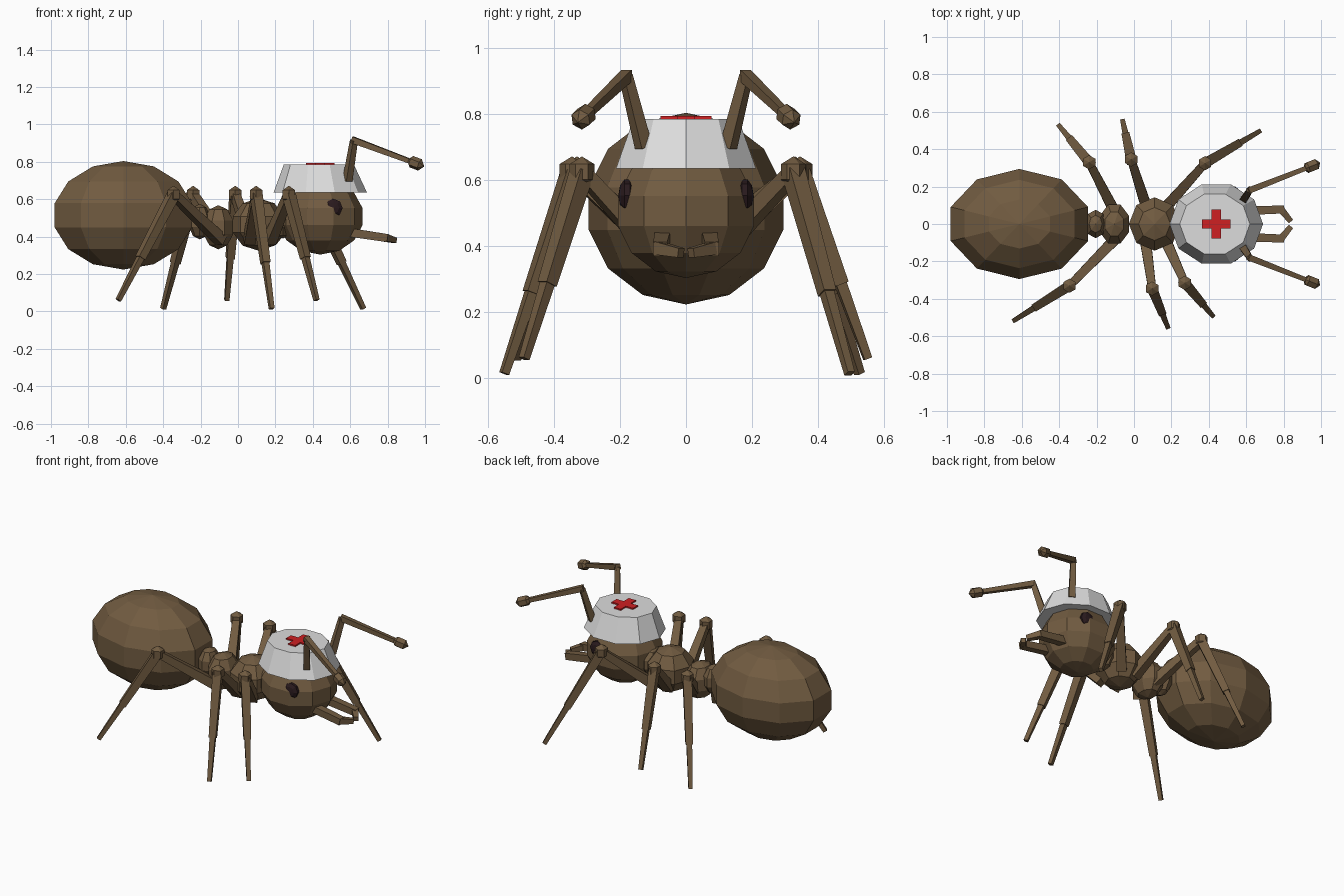
import bpy, bmesh, math
from mathutils import Vector, Matrix

if "Cube" in bpy.data.objects:
    bpy.data.objects.remove(bpy.data.objects["Cube"])


def material(name, rgb):
    m = bpy.data.materials.new(name)
    m.diffuse_color = (*rgb, 1)
    m.use_nodes = True
    m.node_tree.nodes["Principled BSDF"].inputs["Base Color"].default_value = m.diffuse_color
    return m


BROWN = material("brown shell", (0.165, 0.105, 0.052))
WHITE = material("cap white", (0.72, 0.72, 0.72))
RED = material("cross red", (0.62, 0.014, 0.016))
DARK = material("eye dark", (0.022, 0.010, 0.012))


def finish(name, bm, mat):
    bmesh.ops.recalc_face_normals(bm, faces=bm.faces)
    me = bpy.data.meshes.new(name)
    bm.to_mesh(me)
    bm.free()
    me.materials.append(mat)
    ob = bpy.data.objects.new(name, me)
    bpy.context.collection.objects.link(ob)
    return ob


def aim(direction):
    return Vector(direction).to_track_quat('Z', 'Y').to_matrix().to_4x4()


def ball(name, centre, radii, segs, rings, mat=BROWN, turn=0, axis=(0, 0, 1)):
    """Faceted ellipsoid whose pole lies along axis."""
    bm = bmesh.new()
    bmesh.ops.create_uvsphere(bm, u_segments=segs, v_segments=rings, radius=1)
    rot = aim(axis) if axis != (0, 0, 1) else Matrix.Identity(4)
    bm.transform(Matrix.Translation(centre) @ rot @ Matrix.Diagonal((*radii, 1))
                 @ Matrix.Rotation(math.radians(turn), 4, 'Z'))
    return finish(name, bm, mat)


def beam(name, a, b, r1, r2, sides=4):
    """Tapered bar between two points."""
    a, b = Vector(a), Vector(b)
    bm = bmesh.new()
    bmesh.ops.create_cone(bm, cap_ends=True, segments=sides, radius1=r1,
                          radius2=r2, depth=(b - a).length)
    bm.transform(Matrix.Translation((a + b) / 2) @ aim(b - a)
                 @ Matrix.Rotation(math.pi / sides, 4, 'Z'))
    return finish(name, bm, BROWN)


# Body
ball("abdomen", (-0.613, 0, 0.514), (0.396, 0.302, 0.290), 10, 7)
ball("waist", (-0.205, 0, 0.48), (0.06, 0.08, 0.095), 8, 5)
ball("rear_thorax", (-0.105, 0, 0.45), (0.09, 0.118, 0.118), 8, 5, turn=22.5)
ball("front_thorax", (0.11, 0, 0.465), (0.145, 0.15, 0.14), 8, 5)
ball("neck", (0.24, 0, 0.48), (0.07, 0.09, 0.09), 8, 5)
ball("head", (0.44, 0, 0.507), (0.232, 0.222, 0.203), 10, 7, turn=18)

# Cap: tapered ten-sided drum
bm = bmesh.new()
bmesh.ops.create_cone(bm, cap_ends=True, segments=10, radius1=1, radius2=0.75,
                      depth=0.15)
bm.transform(Matrix.Translation((0.44, 0, 0.71)) @ Matrix.Diagonal((0.25, 0.223, 1, 1))
             @ Matrix.Rotation(math.radians(18), 4, 'Z'))
for v in bm.verts:
    if v.co.z > 0.75:
        v.co.x -= 0.008
finish("cap", bm, WHITE)

# Cross: plus-shaped outline, extruded upward
w, l = 0.025, 0.077
outline = [(w, w), (w, l), (-w, l), (-w, w), (-l, w), (-l, -w),
           (-w, -w), (-w, -l), (w, -l), (w, -w), (l, -w), (l, w)]
bm = bmesh.new()
face = bm.faces.new([bm.verts.new((0.44 + x, y, 0.784)) for x, y in outline])
ext = bmesh.ops.extrude_face_region(bm, geom=[face])["geom"]
for v in ext:
    if isinstance(v, bmesh.types.BMVert):
        v.co.z += 0.0098
finish("cap_cross", bm, RED)

# Mirrored head parts
for s, side in ((1, "left"), (-1, "right")):
    ball(f"eye_{side}", (0.51, s * 0.178, 0.553), (0.052, 0.052, 0.027), 8, 5,
         DARK, axis=(0, s, 0))
    elbow, tip = (0.62, s * 0.182, 0.915), (0.95, s * 0.31, 0.792)
    beam(f"antenna_base_{side}", (0.585, s * 0.128, 0.70), elbow, 0.028, 0.022)
    beam(f"antenna_arm_{side}", (0.612, s * 0.178, 0.918), tip, 0.024, 0.017)
    ball(f"antenna_tip_{side}", tip, (0.037, 0.037, 0.052), 6, 3,
         axis=(0.33, s * 0.13, -0.125))
    beam(f"jaw_{side}", (0.58, s * 0.07, 0.425), (0.80, s * 0.078, 0.392), 0.033, 0.03)
    beam(f"jaw_claw_{side}", (0.78, s * 0.085, 0.395), (0.838, s * 0.015, 0.38),
         0.028, 0.02)

# Legs: hip, knee and foot positions
legs = {
    "rear_left": ((-0.10, 0.06, 0.40), (-0.24, 0.33, 0.625), (-0.40, 0.525, 0.015)),
    "middle_left": ((0.07, 0.08, 0.38), (-0.015, 0.345, 0.625), (-0.06, 0.55, 0.06)),
    "front_left": ((0.17, 0.09, 0.38), (0.38, 0.325, 0.625), (0.67, 0.495, 0.015)),
    "rear_right": ((-0.09, -0.07, 0.38), (-0.345, -0.33, 0.625), (-0.64, -0.515, 0.06)),
    "middle_right": ((0.06, -0.08, 0.38), (0.097, -0.345, 0.625), (0.18, -0.55, 0.015)),
    "front_right": ((0.17, -0.09, 0.38), (0.272, -0.315, 0.625), (0.42, -0.49, 0.06)),
}
for name, (hip, knee, foot) in legs.items():
    hip, knee, foot = Vector(hip), Vector(knee), Vector(foot)
    ankle = knee.lerp(foot, 0.6)
    beam(f"thigh_{name}", hip, knee, 0.042, 0.03)
    ball(f"knee_{name}", knee, (0.044, 0.044, 0.047), 6, 3)
    beam(f"shin_{name}", knee, ankle, 0.038, 0.03)
    beam(f"foot_{name}", knee.lerp(foot, 0.56), foot, 0.024, 0.017)
